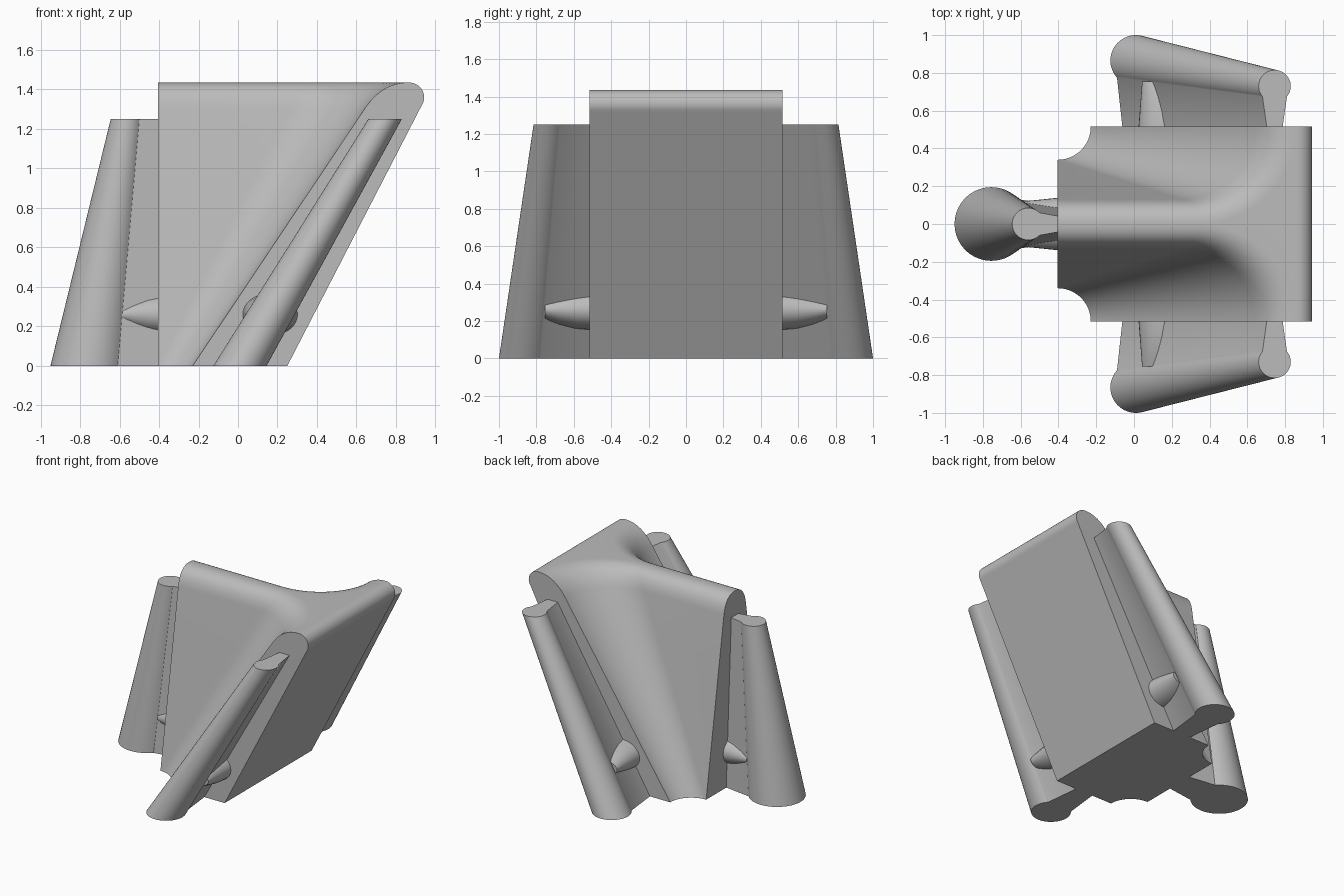
import bpy, bmesh, math

if "Cube" in bpy.data.objects:
    bpy.data.objects.remove(bpy.data.objects["Cube"], do_unlink=True)

grey = bpy.data.materials.new("plain grey")
grey.use_nodes = True
grey.diffuse_color = (0.5, 0.5, 0.5, 1)
grey.node_tree.nodes["Principled BSDF"].inputs["Base Color"].default_value = (0.5, 0.5, 0.5, 1)


def loft(name, rings):
    """Skin a list of equal-length point rings and cap both ends."""
    bm = bmesh.new()
    loops = [[bm.verts.new(p) for p in ring] for ring in rings]
    n = len(loops[0])
    for a, b in zip(loops, loops[1:]):
        for i in range(n):
            j = (i + 1) % n
            bm.faces.new((a[i], a[j], b[j], b[i]))
    bm.faces.new(loops[0][::-1])
    bm.faces.new(loops[-1])
    bmesh.ops.recalc_face_normals(bm, faces=bm.faces)
    mesh = bpy.data.meshes.new(name)
    bm.to_mesh(mesh)
    bm.free()
    obj = bpy.data.objects.new(name, mesh)
    bpy.context.collection.objects.link(obj)
    mesh.materials.append(grey)
    bpy.ops.object.select_all(action="DESELECT")
    obj.select_set(True)
    bpy.context.view_layer.objects.active = obj
    bpy.ops.object.shade_smooth_by_angle(angle=math.radians(30))
    return obj


def lerp(a, b, t):
    return a + (b - a) * t


def bezier(a, b, c, t):
    return a * (1 - t) ** 2 + 2 * b * t * (1 - t) + c * t * t


# T-shaped body: leaning crossbar, stem, and growing fillets between them
HALF, STEM_END = 0.515, -0.405


def body_ring(z, left, stem):
    if z < 1.325:
        right = 0.25 + 0.516 * z
    else:
        right = 0.868 + math.sqrt(max(0, 0.075 ** 2 - (z - 1.36) ** 2))
    r = HALF - stem
    cx = max(left - r, STEM_END + 0.001)
    side = [(right, HALF), (left, HALF)]
    for i in range(1, 25):
        a = math.pi / 2 * i / 24
        side.append((cx + r * math.cos(a), HALF - r * math.sin(a)))
    side.append((STEM_END, stem))
    outline = side + [(x, -y) for x, y in reversed(side)]
    return [(x, y, z) for x, y in outline]


rings = [body_ring(1.3 * t, lerp(-0.23, 0.64, t), lerp(0.34, 0.13, t))
         for t in (0, 0.25, 0.5, 0.75)]
for i in range(17):
    t = i / 16
    rings.append(body_ring(bezier(1.3, 1.435, 1.435, t),
                           bezier(0.64, 0.73, 0.86, t),
                           bezier(0.13, 0.108, 0.003, t)))
loft("body", rings)


# Keyed rails: a tapered round bead on a narrow neck
def rail_ring(place, z, out, shift, r, neck, root, root_out):
    phi = math.pi - math.asin(neck / r)
    pts = [(out + r * math.cos(a), shift + r * math.sin(a))
           for a in (lerp(-phi, phi, i / 40) for i in range(41))]
    pts += [(root_out, shift + root), (root_out, shift - root)]
    return [place(u, v, z) for u, v in pts]


# Pegs: tapered oval studs crossing each neck
def peg(name, place, shift, start, end):
    rings = []
    for t in (0, 0.35, 0.7, 0.9, 1):
        wide = lerp(0.14, 0.12, t)
        tall = lerp(0.108, 0.055, t * t)
        rings.append([place(lerp(start, end, t),
                            shift + wide * math.cos(a),
                            0.26 + tall * math.sin(a))
                      for a in (math.tau * i / 32 for i in range(32))])
    loft(name, rings)


def to_stem(u, v, z):
    return (-u, v, z)


def to_front(u, v, z):
    return (v, -u, z)


def to_back(u, v, z):
    return (v, u, z)


loft("stem_rail", [
    rail_ring(to_stem, 0, 0.755, 0, 0.195, 0.13, 0.10, 0.39),
    rail_ring(to_stem, 1.25, 0.56, 0, 0.085, 0.06, 0.04, 0.39)])
peg("stem_peg", to_stem, 0, 0.39, 0.585)

for label, place in (("front", to_front), ("back", to_back)):
    loft(label + "_rail", [
        rail_ring(place, 0, 0.865, 0.01, 0.135, 0.10, 0.07, 0.5),
        rail_ring(place, 1.25, 0.73, 0.745, 0.085, 0.065, 0.04, 0.5)])
    peg(label + "_peg", place, 0.163, 0.5, 0.755)
